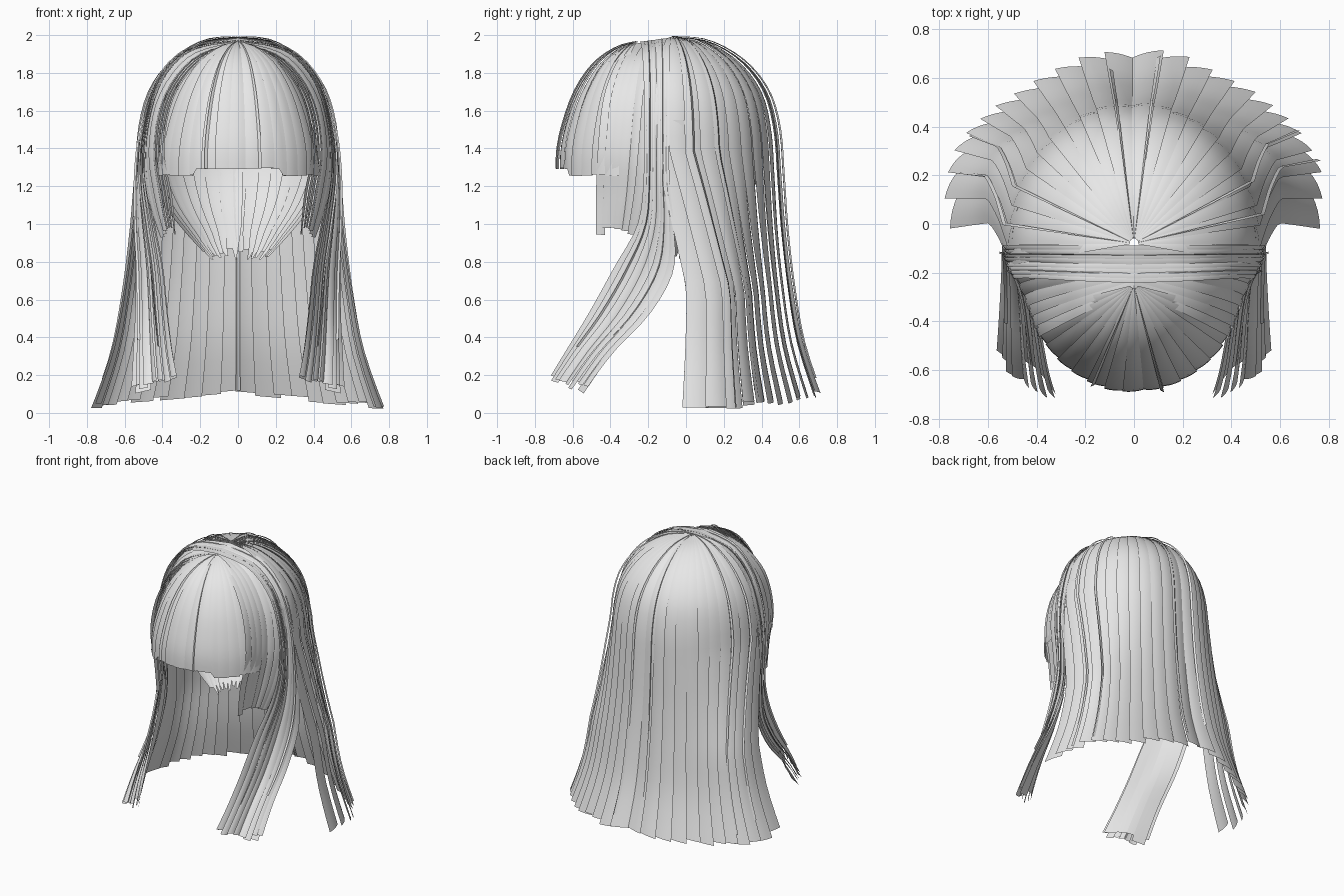
import bpy, bmesh, math, random
from mathutils import Vector

if "Cube" in bpy.data.objects:
    bpy.data.objects.remove(bpy.data.objects["Cube"])

random.seed(4)
hair = bpy.data.materials.new("light_grey_hair")
hair.diffuse_color = (0.8, 0.8, 0.8, 1)
hair.use_nodes = True
hair.node_tree.nodes["Principled BSDF"].inputs["Base Color"].default_value = hair.diffuse_color


def spline(pts, t):
    """Smooth curve through the points, t in 0..1."""
    n = len(pts) - 1
    i = min(int(t * n), n - 1)
    f = t * n - i
    p = [Vector(pts[min(max(k, 0), n)]) for k in (i - 1, i, i + 1, i + 2)]
    return 0.5 * (2 * p[1] + (p[2] - p[0]) * f
                  + (2 * p[0] - 5 * p[1] + 4 * p[2] - p[3]) * f * f
                  + (3 * p[1] - p[0] - 3 * p[2] + p[3]) * f ** 3)


def outward(p):
    """Direction away from the middle of the head."""
    return (p - Vector((0, -0.1, min(p.z, 1.4)))).normalized()


def strands(name, surf, spans, lift=0.012, offset=0.0, jitter=0.03,
            tip=1.0, flare=0.0, steps=22, cols=4, mirror=False):
    """Thin overlapping ribbons laid over surf(u, t), one for each (u0, u1)."""
    bm = bmesh.new()
    for k, (u0, u1) in enumerate(spans):
        end = 1 - random.random() * jitter
        push = offset + random.uniform(-0.003, 0.003)
        turn = 1 if (u0 + u1) > 1 else -1
        grid = []
        for j in range(steps + 1):
            t = j / steps * end
            narrow = 1 if t < 0.75 else 1 + (tip - 1) * (t - 0.75) / 0.25
            row = []
            for c in range(cols + 1):
                s = c / cols
                u = (u0 + u1) / 2 + (u1 - u0) * (s - 0.5) * narrow
                p = surf(u, t)
                tilt = (lift + flare * t ** 3) * (s - 0.5) * turn
                d = (push + tilt + 0.3 * lift * math.sin(math.pi * s)) * min(1, 0.15 + 2 * t)
                row.append(bm.verts.new(p + outward(p) * d))
            grid.append(row)
        for a, b in zip(grid, grid[1:]):
            for c in range(cols):
                bm.faces.new((a[c], b[c], b[c + 1], a[c + 1]))
    if mirror:
        geo = bmesh.ops.duplicate(bm, geom=bm.verts[:] + bm.edges[:] + bm.faces[:])["geom"]
        for v in geo:
            if isinstance(v, bmesh.types.BMVert):
                v.co.x *= -1
        bmesh.ops.reverse_faces(bm, faces=[f for f in geo if isinstance(f, bmesh.types.BMFace)])
    me = bpy.data.meshes.new(name)
    bm.to_mesh(me)
    bm.free()
    me.materials.append(hair)
    ob = bpy.data.objects.new(name, me)
    bpy.context.collection.objects.link(ob)
    bpy.ops.object.select_all(action='DESELECT')
    ob.select_set(True)
    bpy.context.view_layer.objects.active = ob
    bpy.ops.object.shade_smooth_by_angle(angle=math.radians(40))
    return ob


def split(n, lo=0.0, hi=1.0, overlap=0.12):
    """n equal overlapping spans between lo and hi."""
    w = (hi - lo) / n
    return [(lo + (i - overlap) * w, lo + (i + 1 + overlap) * w) for i in range(n)]


def thin(us, w):
    return [(u - w / 2, u + w / 2) for u in us]


def between(edge_a, edge_b, bulge=0.0):
    """Surface spanned by two edge curves, bowed outward toward the tip."""
    def surf(u, t):
        a, b = spline(edge_a, t), spline(edge_b, t)
        p = a.lerp(b, u)
        return p + outward(p) * bulge * t * math.sin(math.pi * min(max(u, 0), 1))
    return surf


# Long back curtain, fanned around the crown
BACK = [(0.02, 0, 1.99), (0.2, 0, 1.965), (0.38, 0, 1.86), (0.505, 0, 1.70), (0.56, 0, 1.5),
        (0.58, 0, 1.25), (0.60, 0, 0.97), (0.635, 0, 0.67), (0.69, 0, 0.36), (0.79, 0, 0.06)]


def back(u, t):
    p = spline(BACK, t)
    a = math.radians(-8 + 196 * u)
    low = max(0, (t - 0.5) / 0.5)
    c = abs(math.cos(a))
    r = p.x * (1 - 0.04 * low * math.sin(2 * a) ** 2)
    return Vector((r * (0.90 + 0.06 * low) * math.cos(a),
                   -0.08 + r * math.sin(a) + 0.19 * c ** 4 * min(1, 1.8 * low),
                   p.z - 0.04 * low * c + 0.03 * low * (1 - c)))


strands("back_hair", back, split(24), lift=0.012, flare=0.035, jitter=0.02, steps=30)
strands("back_flyaways", back, thin([0.1, 0.17, 0.46, 0.54, 0.84, 0.92], 0.006),
        offset=0.025, jitter=0.1, cols=1, steps=30)

# Short nape layer tucked inside, with pointed tips
NAPE = [(0.5, 0, 1.55), (0.48, 0, 1.32), (0.40, 0, 1.12), (0.27, 0, 0.95), (0.14, 0, 0.81)]


def nape(u, t):
    p = spline(NAPE, t)
    a = math.radians(5 + 170 * u)
    return Vector((p.x * math.cos(a), -0.08 + p.x * math.sin(a), p.z))


strands("nape_hair", nape, split(20, overlap=0.4), lift=0.01, jitter=0.13, tip=0.1, steps=14)

# Blunt fringe fanned from the front of the crown
FRINGE = [(0.015, 0, 1.965), (0.12, 0, 1.93), (0.24, 0, 1.84), (0.34, 0, 1.69),
          (0.40, 0, 1.53), (0.43, 0, 1.40), (0.435, 0, 1.29)]


def fringe(u, t):
    p = spline(FRINGE, t)
    a = math.radians(-165 + 150 * u)
    drop = 0.035 * t ** 4 if abs(u - 0.5) > 0.22 else 0
    return Vector((p.x * math.cos(a), -0.25 + p.x * math.sin(a), p.z - drop))


strands("fringe", fringe, split(15), lift=0.01, jitter=0.015, steps=16)
strands("fringe_flyaways", fringe, thin([0.35, 0.6], 0.012), offset=0.015,
        jitter=0.05, cols=1, steps=16)

# Cheek panels hanging beside the face
cheek = between(
    [(0, -0.27, 1.955), (0.2, -0.36, 1.86), (0.34, -0.43, 1.67), (0.39, -0.46, 1.4),
     (0.35, -0.47, 1.15), (0.33, -0.47, 0.94)],
    [(0, -0.13, 1.97), (0.27, -0.14, 1.90), (0.44, -0.15, 1.68), (0.495, -0.17, 1.4),
     (0.47, -0.2, 1.15), (0.40, -0.25, 0.92)])
strands("cheek_hair", cheek, split(7), lift=0.01, jitter=0.06, mirror=True)

# Side locks: from the parting, over the ears, then sweeping forward
FRONT_EDGE = [(0, -0.24, 1.965), (0.25, -0.23, 1.915), (0.41, -0.22, 1.74), (0.48, -0.22, 1.5),
              (0.485, -0.22, 1.25), (0.44, -0.25, 1.0), (0.395, -0.37, 0.77), (0.37, -0.50, 0.53),
              (0.345, -0.62, 0.33), (0.315, -0.715, 0.17)]
REAR_EDGE = [(0, -0.09, 1.985), (0.26, -0.09, 1.93), (0.425, -0.09, 1.76), (0.50, -0.09, 1.5),
             (0.525, -0.09, 1.25), (0.535, -0.07, 1.0), (0.53, -0.07, 0.76), (0.53, -0.19, 0.53),
             (0.54, -0.39, 0.31), (0.55, -0.54, 0.10)]
lock = between(FRONT_EDGE, REAR_EDGE, 0.04)
strands("side_locks", lock, split(8), lift=0.012, flare=0.015, jitter=0.03, steps=30, mirror=True)
inner_lock = between(FRONT_EDGE, REAR_EDGE, -0.03)
strands("side_lock_lining", inner_lock, split(4, 0.05, 0.95), lift=0.004, steps=30, mirror=True)
strands("side_flyaways", lock, thin([0.25, 0.75], 0.02), offset=0.015,
        jitter=0.2, cols=1, steps=30, mirror=True)
